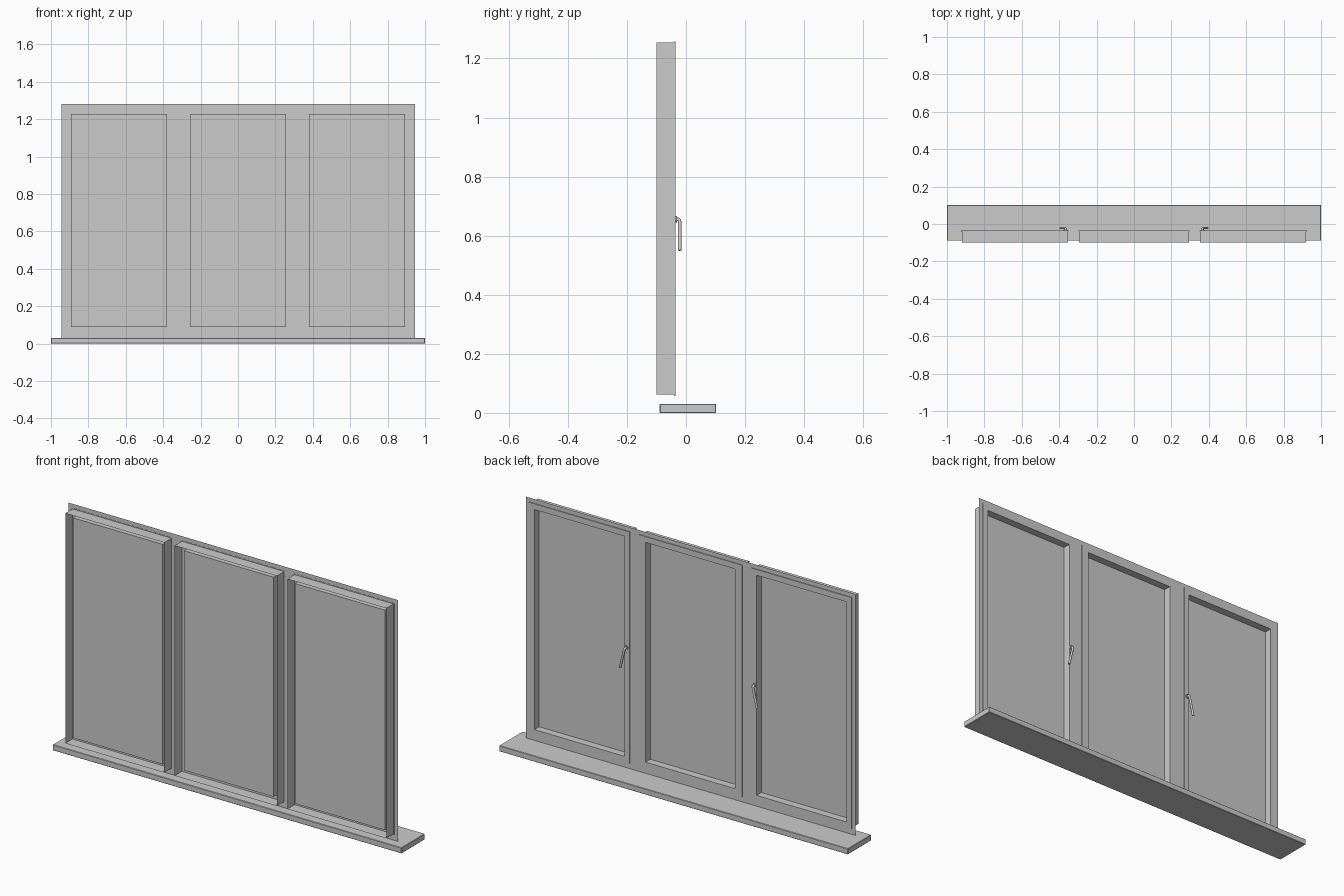
import bpy, bmesh
from mathutils import Vector

if "Cube" in bpy.data.objects:
    bpy.data.objects.remove(bpy.data.objects["Cube"])

Z0, Z1 = 0.062, 1.254            # sash bottom and top
PLATE_Y = -0.04                  # plane of the flat outer frame
SASHES = [("left", -0.92, -0.353, 0.026), ("middle", -0.293, 0.293, 0.036), ("right", 0.353, 0.92, 0.026)]


def finish(name, bm, recalc=True):
    if recalc:
        bmesh.ops.recalc_face_normals(bm, faces=bm.faces)
    mesh = bpy.data.meshes.new(name)
    bm.to_mesh(mesh)
    bm.free()
    ob = bpy.data.objects.new(name, mesh)
    bpy.context.collection.objects.link(ob)
    return ob


def rect(bm, x0, x1, z0, z1, y):
    return [bm.verts.new(p) for p in ((x0, y, z0), (x1, y, z0), (x1, y, z1), (x0, y, z1))]


# window sill: slab with slightly eased edges
bm = bmesh.new()
bmesh.ops.create_cube(bm, size=1)
for v in bm.verts:
    v.co = Vector((v.co.x * 2, 0.0065 + v.co.y * 0.191, 0.015 + v.co.z * 0.03))
bmesh.ops.bevel(bm, geom=bm.edges[:], offset=0.002, segments=1, affect='EDGES')
finish("window_sill", bm)

# outer frame: thin flat sheet with three openings
bm = bmesh.new()
xs = [-0.945] + [x for s in SASHES for x in s[1:3]] + [0.945]
zs = [0.03, Z0, Z1, 1.28]
for i in range(len(xs) - 1):
    for j in range(3):
        if not (i % 2 == 1 and j == 1):
            bm.faces.new(rect(bm, xs[i], xs[i + 1], zs[j], zs[j + 1], PLATE_Y))
bmesh.ops.remove_doubles(bm, verts=bm.verts, dist=1e-5)
finish("outer_frame", bm)

# sashes: casing wall, overlapping lip, inner reveal; separate glass pane
for label, x0, x1, inset in SASHES:
    bm = bmesh.new()
    steps = [(0, -0.1), (0, -0.041), (-0.004, -0.041), (-0.004, -0.036),
             (inset, -0.036), (inset, -0.075)]
    loops = [rect(bm, x0 + d, x1 - d, Z0 + min(d, 0.028), Z1 - min(d, 0.026), y) for d, y in steps]
    for a, b in zip(loops, loops[1:]):
        for k in range(4):
            n = (k + 1) % 4
            bm.faces.new((a[k], a[n], b[n], b[k]))
    finish(label + "_sash", bm)
    bm = bmesh.new()
    bm.faces.new(rect(bm, x0 + inset, x1 - inset, Z0 + min(inset, 0.028), Z1 - min(inset, 0.026), -0.075))
    finish(label + "_glass", bm)


# handles: round rose plus a bent lever swept along a curve
def handle(label, side):
    x, z = side * 0.367, 0.655
    bpy.ops.mesh.primitive_cylinder_add(vertices=16, radius=0.011, depth=0.006,
                                        location=(x, -0.034, z), rotation=(1.5708, 0, 0))
    rose = bpy.context.object
    rose.name = label + "_handle_rose"
    bpy.ops.object.shade_smooth_by_angle()
    cu = bpy.data.curves.new(label + "_handle_lever", 'CURVE')
    cu.dimensions = '3D'
    cu.bevel_depth = 0.006
    cu.bevel_resolution = 2
    cu.use_fill_caps = True
    path = [(0, -0.037, 0), (0, -0.026, 0), (0.001, -0.022, -0.003),
            (0.003, -0.021, -0.012), (0.025, -0.021, -0.105)]
    sp = cu.splines.new('POLY')
    sp.points.add(len(path) - 1)
    for p, (dx, y, dz) in zip(sp.points, path):
        p.co = (x + side * dx, y, z + dz, 1)
    ob = bpy.data.objects.new(label + "_handle_lever", cu)
    bpy.context.collection.objects.link(ob)


handle("left", -1)
handle("right", 1)
